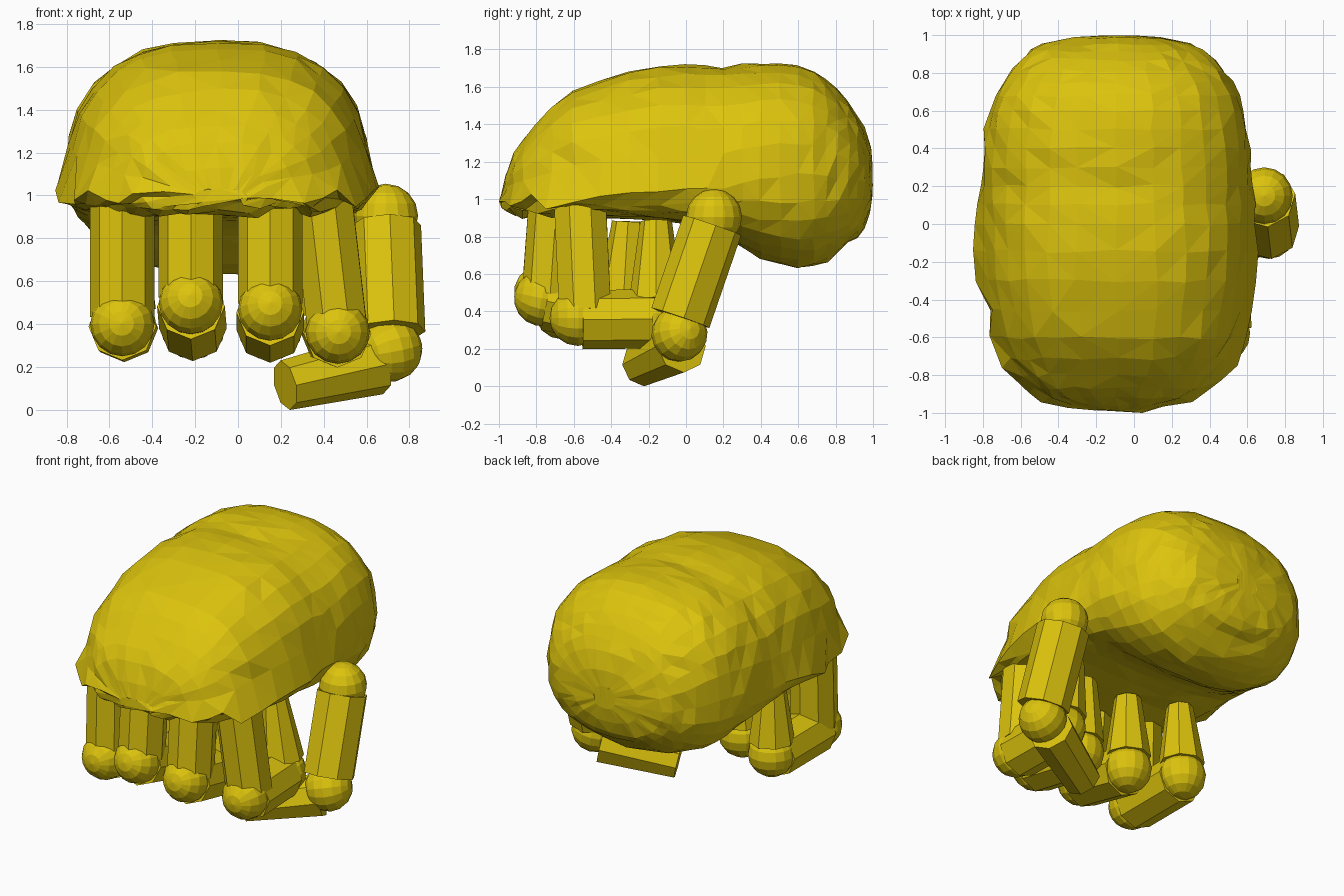
import bpy, bmesh, math, random
from mathutils import Vector

if "Cube" in bpy.data.objects:
    bpy.data.objects.remove(bpy.data.objects["Cube"])

random.seed(4)
mat = bpy.data.materials.new("yellow")
mat.diffuse_color = (0.72, 0.55, 0.004, 1)
mat.use_nodes = True
mat.node_tree.nodes["Principled BSDF"].inputs["Base Color"].default_value = mat.diffuse_color


def finish(bm, name):
    bmesh.ops.recalc_face_normals(bm, faces=bm.faces)
    me = bpy.data.meshes.new(name)
    bm.to_mesh(me)
    bm.free()
    me.materials.append(mat)
    ob = bpy.data.objects.new(name, me)
    bpy.context.collection.objects.link(ob)
    return ob


def aim(ob, d):
    ob.rotation_mode = 'QUATERNION'
    ob.rotation_quaternion = Vector(d).to_track_quat('Z', 'Y')


def segment(name, a, b, r1, r2, sides=8):
    """Straight faceted bar from a to b."""
    a, b = Vector(a), Vector(b)
    d = b - a
    bm = bmesh.new()
    bmesh.ops.create_cone(bm, cap_ends=True, segments=sides, radius1=r1, radius2=r2, depth=d.length)
    ob = finish(bm, name)
    aim(ob, d)
    ob.location = (a + b) / 2


def ball(name, p, axis, r=0.15):
    bm = bmesh.new()
    bmesh.ops.create_uvsphere(bm, u_segments=16, v_segments=8, radius=r)
    ob = finish(bm, name)
    aim(ob, axis)
    ob.location = p


# Hand back: sections of y, left, right, top, bottom, height of widest point
S = [(-.985, -.20, .04, 1.03, .97, 1.0), (-.92, -.45, .26, 1.25, .94, 1.0),
     (-.8, -.60, .42, 1.40, .92, 1.0), (-.6, -.71, .54, 1.58, .91, 1.0),
     (-.3, -.79, .60, 1.685, .90, 1.01), (0, -.80, .615, 1.725, .87, 1.03),
     (.2, -.81, .62, 1.71, .80, 1.06), (.4, -.80, .61, 1.73, .68, 1.11),
     (.6, -.77, .58, 1.71, .63, 1.13), (.75, -.70, .52, 1.65, .67, 1.12),
     (.87, -.60, .43, 1.52, .76, 1.10), (.95, -.48, .30, 1.39, .84, 1.09),
     (.985, -.33, .16, 1.27, .93, 1.09), (.997, -.16, 0, 1.17, 1.02, 1.09)]
rings = []
for i in range(len(S) - 1):
    rings.append(S[i])
    if i < len(S) - 3:
        p, a, b, q = S[max(i - 1, 0)], S[i], S[i + 1], S[i + 2]
        rings.append(tuple((9 * (u + v) - w - x) / 16 for w, u, v, x in zip(p, a, b, q)))
rings.append(S[-1])

N = 28
bm = bmesh.new()
loops = []
for i, (y, xl, xr, top, bot, mid) in enumerate(rings):
    front = max(0, min(1, (0.3 - y) / 0.5))
    small = min(1, (xr - xl) / 0.9)
    loop = []
    for k in range(N):
        t = 2 * math.pi * k / N
        c, s = math.cos(t), math.sin(t)
        e = 2 / (2.35 + 0.2 * front) if s > 0 else 2 / (2.4 + 0.9 * front)
        x = (xl + xr) / 2 + (xr - xl) / 2 * math.copysign(abs(c) ** e, c)
        h = abs(s) ** e
        z = mid + (top - mid) * h if s > 0 else mid - (mid - bot) * h
        j = 0.01 * small
        dy = 0
        # ragged flared rim around the front half
        if abs(s) < 0.1 and front > 0:
            x += math.copysign(random.uniform(.01, .075), c) * front * small
            z += random.uniform(-.05, .04) * front * small
            dy = -random.uniform(0, .05) if y < -.7 else 0
        elif s < 0 and y < -0.7:
            z += random.uniform(-.03, .02)
        loop.append(bm.verts.new((x + random.uniform(-j, j), max(-1, y + dy + random.uniform(-j, j)),
                                  z + random.uniform(-j, j))))
    loops.append(loop)
for l0, l1 in zip(loops, loops[1:]):
    for k in range(N):
        bm.faces.new((l0[k], l0[(k + 1) % N], l1[(k + 1) % N], l1[k]))
bm.faces.new(loops[0])
bm.faces.new(loops[-1])
bmesh.ops.triangulate(bm, faces=bm.faces)
finish(bm, "hand_back")

# Curled fingers: knuckle top, front joint, rear joint, fingertip
fingers = {
    "little": ((-.54, -.60, 1.06), (-.54, -.66, .40), (-.53, -.17, .39), (-.52, -.18, .88)),
    "ring": ((-.22, -.69, 1.0), (-.22, -.77, .50), (-.21, -.31, .385), (-.20, -.30, .88)),
    "middle": ((.15, -.69, 1.0), (.15, -.77, .47), (.15, -.34, .38), (.15, -.31, .88)),
    "index": ((.385, -.57, 1.06), (.465, -.58, .365), (.45, -.16, .37), (.38, -.16, .88)),
}
for n, (k, f, r, t) in fingers.items():
    k, f, r, t = map(Vector, (k, f, r, t))
    back = Vector((0, .04, 0))
    segment(n + "_upper", f.lerp(k, 0.05) + back, k, 0.15, 0.15)
    ball(n + "_front_joint", f, r - f)
    drop = Vector((0, 0, -.01))
    segment(n + "_lower", f.lerp(r, 0.06) + drop, r.lerp(f, 0.05) + drop, 0.158, 0.158)
    ball(n + "_rear_joint", r, t - r)
    segment(n + "_tip", r.lerp(t, 0.17), t, 0.145, 0.085)

# Thumb
ball("thumb_base_joint", (.69, .15, .905), (0, 0, 1))
segment("thumb_upper", (.69, .14, .86), (.71, -.03, .365), 0.165, 0.165)
ball("thumb_middle_joint", (.71, -.035, .28), (.46, .2, .1))
segment("thumb_tip", (.65, -.025, .215), (.22, -.235, .115), 0.145, 0.118)
